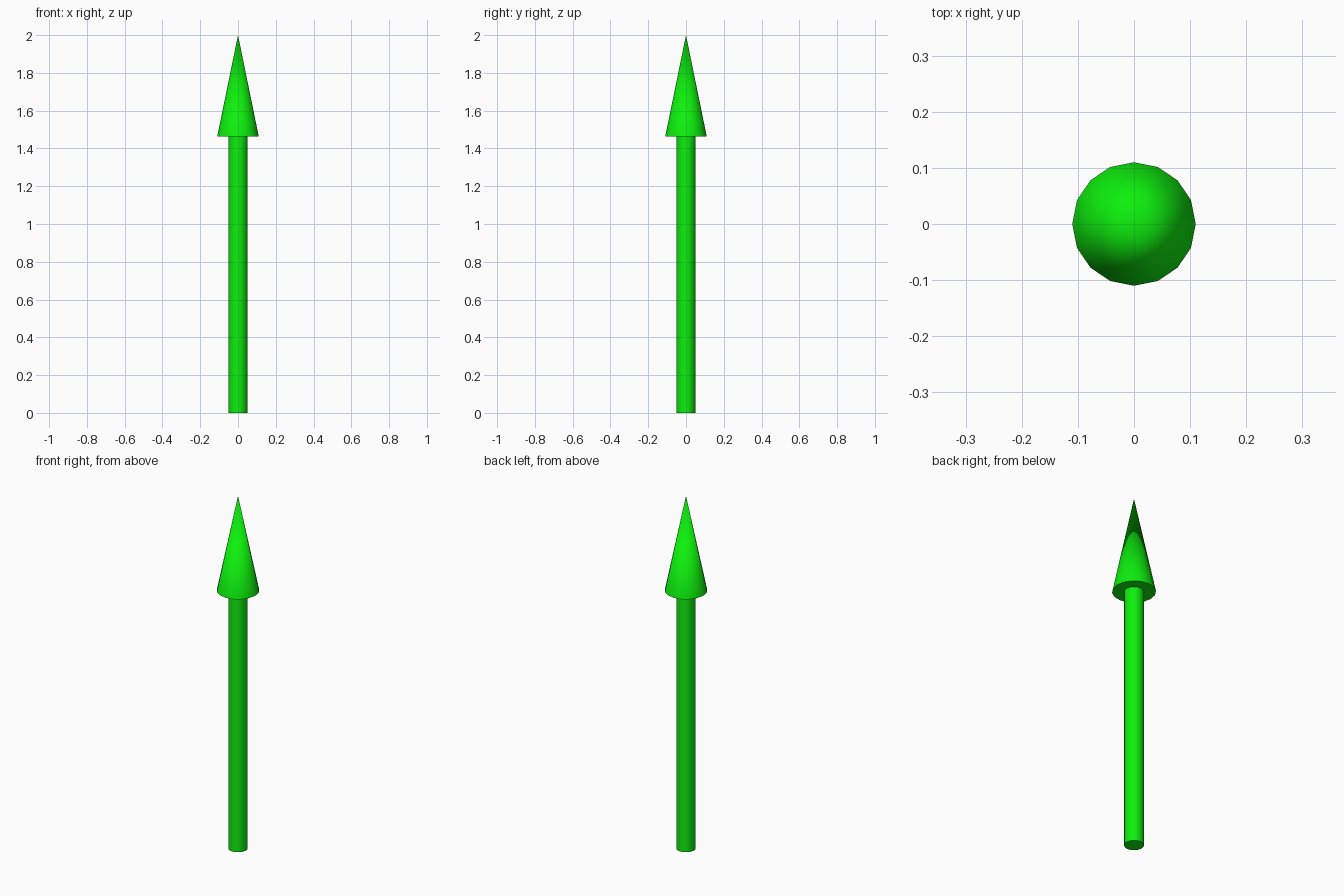
import bpy
import math

if "Cube" in bpy.data.objects:
    bpy.data.objects.remove(bpy.data.objects["Cube"])

SIDES = 16
SHAFT_RADIUS = 0.05
HEAD_RADIUS = 0.11
HEAD_BASE = 1.463
HEIGHT = 2.0

green = bpy.data.materials.new("green")
green.diffuse_color = (0.004, 0.87, 0.004, 1)
green.use_nodes = True
green.node_tree.nodes["Principled BSDF"].inputs["Base Color"].default_value = green.diffuse_color


def finish(name):
    obj = bpy.context.object
    obj.name = name
    obj.data.materials.append(green)
    bpy.ops.object.shade_smooth_by_angle(angle=math.radians(40))
    return obj


# Straight round shaft
bpy.ops.mesh.primitive_cylinder_add(
    vertices=SIDES, radius=SHAFT_RADIUS, depth=HEAD_BASE,
    location=(0, 0, HEAD_BASE / 2))
finish("arrow_shaft")

# Pointed head with closed underside
bpy.ops.mesh.primitive_cone_add(
    vertices=SIDES, radius1=HEAD_RADIUS, radius2=0, depth=HEIGHT - HEAD_BASE,
    location=(0, 0, (HEIGHT + HEAD_BASE) / 2))
finish("arrow_head")
